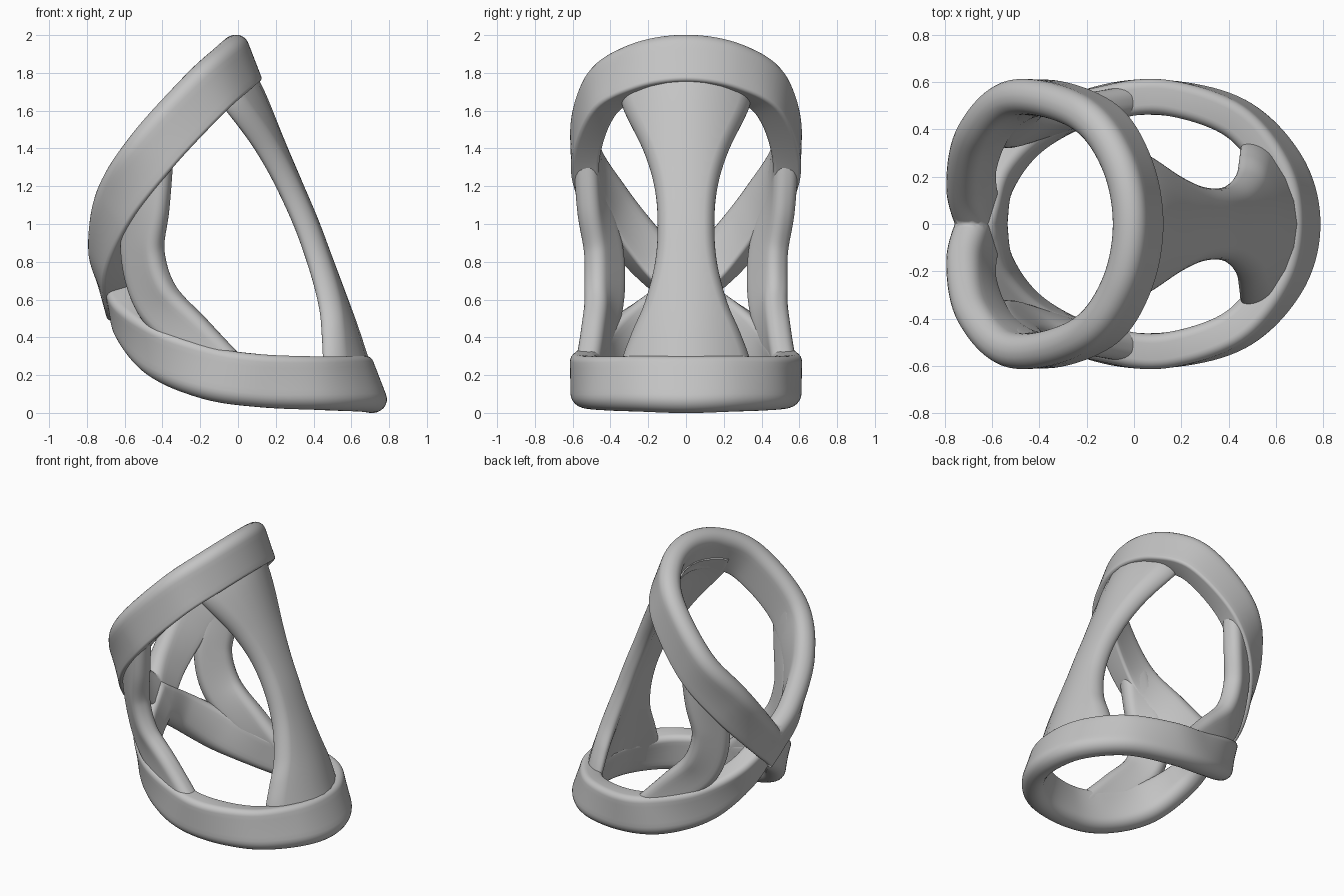
import bpy, bmesh, math
from mathutils import Vector

cube = bpy.data.objects.get("Cube")
if cube:
    bpy.data.objects.remove(cube, do_unlink=True)

GREY = (0.55, 0.55, 0.55, 1.0)
material = bpy.data.materials.new("light_grey")
material.use_nodes = True
material.diffuse_color = GREY
material.node_tree.nodes["Principled BSDF"].inputs["Base Color"].default_value = GREY


def rounded_section(half_width, half_thick, outer_radius, inner_radius, steps=6):
    """Closed rounded rectangle; the inner radius is used on the +u side."""
    points = []
    corners = ((1, 1, inner_radius), (-1, 1, outer_radius),
               (-1, -1, outer_radius), (1, -1, inner_radius))
    for quarter, (su, sv, radius) in enumerate(corners):
        for i in range(steps + 1):
            angle = math.pi / 2 * (quarter + i / steps)
            points.append((su * (half_width - radius) + radius * math.cos(angle),
                           sv * (half_thick - radius) + radius * math.sin(angle)))
        if quarter % 2 == 0:
            # Divide the broad sides so that they can bend
            start = half_width - inner_radius
            end = outer_radius - half_width
            if quarter:
                start, end = end, start
            points += [(start + (end - start) * i / steps, sv * half_thick)
                       for i in range(1, steps)]
    return points


def catmull(a, b, c, d, t):
    return [0.5 * (2 * q + (r - p) * t + (2 * p - 5 * q + 4 * r - s) * t * t
                   + (3 * q - p - 3 * r + s) * t ** 3)
            for p, q, r, s in zip(a, b, c, d)]


def smooth_rows(rows, mirror_end, steps=10):
    """Each row holds position, outward normal and half width."""
    first = [2 * p - q for p, q in zip(rows[0], rows[1])]
    last = [2 * p - q for p, q in zip(rows[-1], rows[-2])]
    if mirror_end:
        last = list(rows[-2])
        last[1], last[4] = -last[1], -last[4]
    pts = [first] + [list(r) for r in rows] + [last]
    out = []
    for i in range(1, len(pts) - 2):
        for k in range(steps):
            out.append(catmull(*pts[i - 1:i + 3], k / steps))
    out.append(list(rows[-1]))
    return out


def band(name, rows, half_thick, side=1, radii=(0.06, 0.03), bend=0.0,
         mirrored=True, loop_half=False):
    """Sweep a rounded section along rows, with a cross-wise bend."""
    rows = smooth_rows(rows, loop_half)
    places = [Vector(r[:3]) for r in rows]
    tangents = []
    for i in range(len(rows)):
        step = places[min(i + 1, len(rows) - 1)] - places[max(i - 1, 0)]
        tangents.append(step.normalized())
    if loop_half:
        # Run past the symmetry plane so that the mirror cuts a clean joint
        tangents[-1] = Vector((0, -1, 0))
        places = [places[0] - tangents[0] * 0.3] + places + [places[-1] + tangents[-1] * 0.05]
        tangents = [tangents[0]] + tangents + [tangents[-1]]
        rows = [rows[0]] + rows + [rows[-1]]
    bm = bmesh.new()
    rings = []
    for place, tangent, row in zip(places, tangents, rows):
        normal = Vector(row[3:6])
        normal = (normal - tangent * normal.dot(tangent)).normalized()
        across = tangent.cross(normal) * side
        rings.append([bm.verts.new(place + across * u + normal * (v - bend * u * u))
                      for u, v in rounded_section(row[6], half_thick, *radii)])
    count = len(rings[0])
    for a, b in zip(rings, rings[1:]):
        for j in range(count):
            k = (j + 1) % count
            bm.faces.new((a[j], a[k], b[k], b[j]))
    bm.faces.new(rings[0])
    bm.faces.new(rings[-1])
    bmesh.ops.recalc_face_normals(bm, faces=bm.faces[:])
    mesh = bpy.data.meshes.new(name)
    bm.to_mesh(mesh)
    bm.free()
    mesh.materials.append(material)
    obj = bpy.data.objects.new(name, mesh)
    bpy.context.collection.objects.link(obj)
    bpy.ops.object.select_all(action='DESELECT')
    obj.select_set(True)
    bpy.context.view_layer.objects.active = obj
    bpy.ops.object.shade_smooth_by_angle(angle=math.radians(40))
    if mirrored:
        mod = obj.modifiers.new("Mirror", 'MIRROR')
        mod.use_axis = (False, True, False)
        mod.use_bisect_axis = (False, loop_half, False)


W = 0.14
# Upper ring, from the rear crossing up to the top
band("upper_ring", [
    (-0.66, 0, 0.66, -0.95, 0, -0.3, 0.115),
    (-0.695, 0.19, 0.84, -0.88, 0.45, -0.15, 0.125),
    (-0.63, 0.405, 1.11, -0.5, 0.85, 0, W),
    (-0.455, 0.535, 1.385, 0, 1, 0, W),
    (-0.185, 0.46, 1.685, 0.4, 0.85, 0.15, W),
    (-0.04, 0.26, 1.82, 0.8, 0.5, 0.3, W),
    (0.01, 0, 1.865, 0.93, 0, 0.36, W),
], 0.075, side=-1, radii=(0.07, 0.02), loop_half=True)

# Lower ring, from the rear crossing down to the foot
band("lower_ring", [
    (-0.625, 0, 0.62, -0.95, 0, -0.3, 0.115),
    (-0.58, 0.2, 0.48, -0.85, 0.45, -0.3, 0.125),
    (-0.415, 0.39, 0.32, -0.5, 0.85, -0.2, W),
    (-0.15, 0.505, 0.21, -0.15, 1, 0, W),
    (0.12, 0.535, 0.17, 0, 1, 0, W),
    (0.43, 0.45, 0.155, 0.45, 0.85, 0.15, W),
    (0.625, 0.24, 0.15, 0.8, 0.5, 0.3, 0.145),
    (0.685, 0, 0.145, 0.93, 0, 0.36, 0.15),
], 0.075, radii=(0.07, 0.04), loop_half=True)

# Side struts joining the two rings
band("side_struts", [
    (-0.44, 0.53, 1.4, -0.1, 1, 0, 0.1),
    (-0.475, 0.49, 1.1, -0.4, 0.9, 0, 0.115),
    (-0.505, 0.435, 0.85, -0.6, 0.8, 0, 0.125),
    (-0.43, 0.435, 0.6, -0.6, 0.8, 0, 0.13),
    (-0.24, 0.475, 0.4, -0.35, 0.95, 0, 0.12),
    (-0.02, 0.525, 0.21, 0, 1, 0, 0.09),
], 0.065, radii=(0.055, 0.055))

# Hourglass plate between the top and the foot
plate_shape = [(0.005, 1.82, 0.32), (0.085, 1.68, 0.335), (0.2, 1.4, 0.22),
               (0.285, 1.2, 0.165), (0.37, 1.0, 0.15), (0.445, 0.8, 0.165),
               (0.52, 0.6, 0.22), (0.575, 0.45, 0.29), (0.625, 0.3, 0.345),
               (0.67, 0.16, 0.35)]
band("front_plate", [(x, 0, z, 0.93, 0, 0.36, w) for x, z, w in plate_shape],
     0.06, radii=(0.055, 0.055), bend=1.25, mirrored=False)
